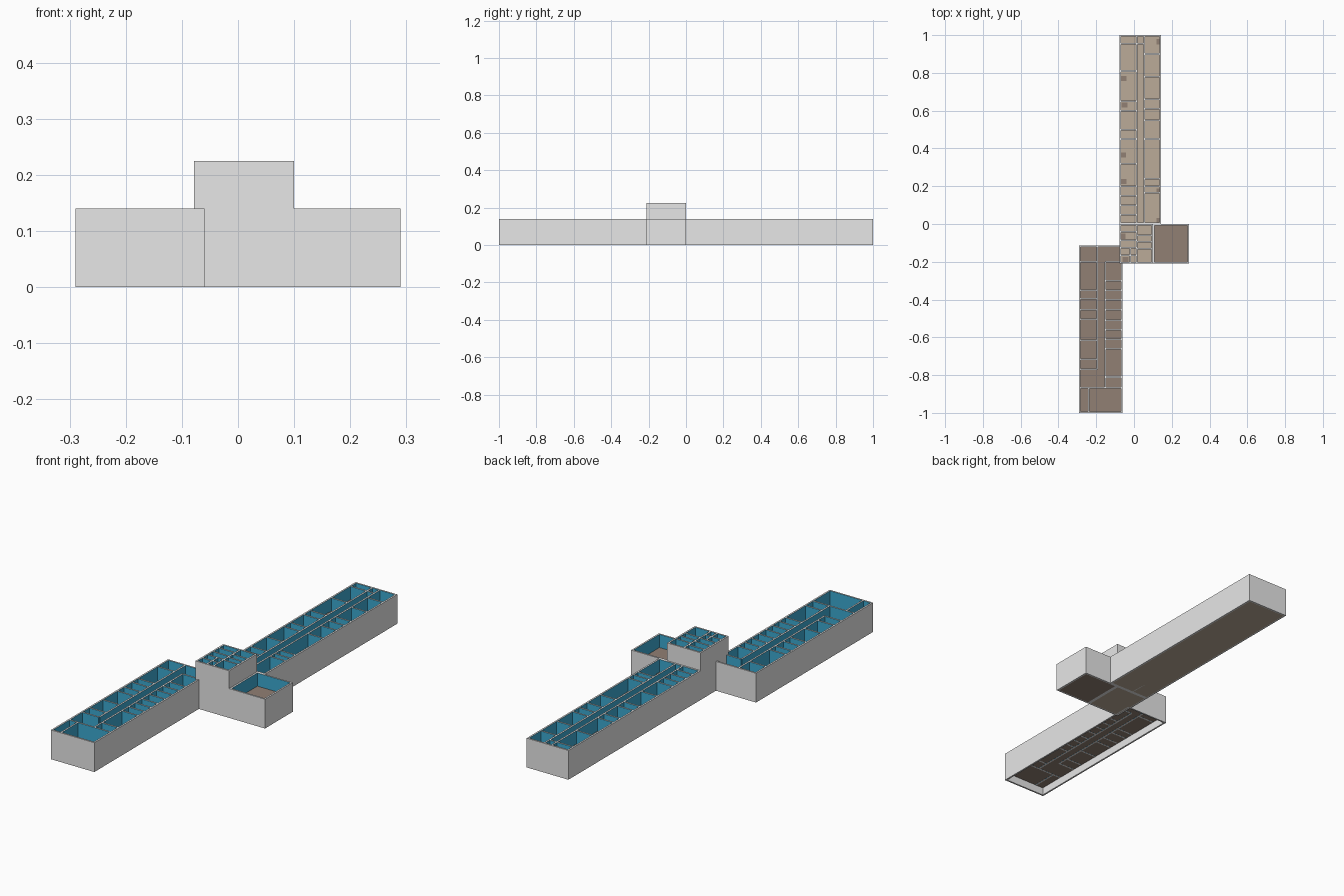
import bpy, bmesh

if "Cube" in bpy.data.objects:
    bpy.data.objects.remove(bpy.data.objects["Cube"])

def material(name, rgb):
    m = bpy.data.materials.new(name)
    m.diffuse_color = (*rgb, 1)
    m.use_nodes = True
    m.node_tree.nodes["Principled BSDF"].inputs["Base Color"].default_value = m.diffuse_color
    return m

GREY = material("outer_grey", (0.8, 0.8, 0.8))
BLUE = material("inner_blue", (0.045, 0.40, 0.64))
TAN = material("tan_floor", (0.50, 0.41, 0.315))
BROWN = material("brown_floor", (0.285, 0.215, 0.175))
T = 0.008                       # wall thickness
LOW, MID, TOP = 0.075, 0.14, 0.225   # storey levels
CREST = 0.155                   # tower top floor
BASE = 0.037                    # underside of the raised south wing

def finish(bm, name, mats):
    me = bpy.data.meshes.new(name)
    bm.to_mesh(me)
    bm.free()
    for m in mats:
        me.materials.append(m)
    ob = bpy.data.objects.new(name, me)
    bpy.context.collection.objects.link(ob)
    return ob

def add_box(bm, x0, x1, y0, y1, z0, z1):
    r = bmesh.ops.create_cube(bm, size=1)
    for v in r["verts"]:
        v.co = ((x0 + x1) / 2 + v.co.x * (x1 - x0),
                (y0 + y1) / 2 + v.co.y * (y1 - y0),
                (z0 + z1) / 2 + v.co.z * (z1 - z0))

def shell(name, x0, x1, y0, y1, z1, floor):
    """Rectangular wall ring: grey outside, blue inside above the floor."""
    bm = bmesh.new()
    def loop(d, z):
        return [bm.verts.new(p) for p in ((x0 + d, y0 + d, z), (x1 - d, y0 + d, z),
                                          (x1 - d, y1 - d, z), (x0 + d, y1 - d, z))]
    loops = [loop(0, 0), loop(0, z1), loop(T, z1), loop(T, floor), loop(T, 0)]
    for k in range(5):
        a, b = loops[k], loops[(k + 1) % 5]
        for i in range(4):
            j = (i + 1) % 4
            f = bm.faces.new((a[i], a[j], b[j], b[i]))
            f.material_index = 1 if k == 2 else 0
    bmesh.ops.recalc_face_normals(bm, faces=bm.faces)
    finish(bm, name, (GREY, BLUE))

def slab(name, x0, x1, y0, y1, z, mat):
    bm = bmesh.new()
    add_box(bm, x0 + T, x1 - T, y0 + T, y1 - T, z, z + 0.002)
    finish(bm, name, (mat,))

def partitions(name, along_y, along_x, z0, z1):
    """along_y: (x, y0, y1) walls; along_x: (x0, x1, [y...]) rows of walls."""
    bm = bmesh.new()
    h = 0.004
    for x, y0, y1 in along_y:
        add_box(bm, x - h, x + h, y0, y1, z0, z1)
    for x0, x1, ys in along_x:
        for y in ys:
            add_box(bm, x0, x1, y - h, y + h, z0 + 0.0002, z1 - 0.0003)
    bm.normal_update()
    for f in bm.faces:
        f.material_index = 0 if abs(f.normal.z) > 0.5 else 1
    finish(bm, name, (GREY, BLUE))

# outer walls of the four blocks
NORTH = (-0.078, 0.143, 0.0, 1.0)
TOWER = (-0.078, 0.10, -0.21, 0.0)
EAST = (0.10, 0.29, -0.21, 0.0)
SOUTH = (-0.29, -0.06, -1.0, -0.115)
shell("north_wing_walls", *NORTH, MID, 0)
shell("tower_walls", *TOWER, TOP, 0)
shell("east_block_walls", *EAST, MID, 0)
shell("south_wing_walls", *SOUTH, MID, BASE)

# floors
slab("north_ground_floor", *NORTH, 0, TAN)
slab("north_upper_floor", *NORTH, LOW, TAN)
slab("tower_ground_floor", *TOWER, 0, TAN)
slab("tower_middle_floor", *TOWER, LOW, BROWN)
slab("tower_top_floor", *TOWER, CREST, TAN)
slab("east_ground_floor", *EAST, 0, BROWN)
slab("east_upper_floor", *EAST, LOW, BROWN)
slab("south_lower_floor", *SOUTH, BASE, BROWN)
slab("south_upper_floor", *SOUTH, LOW - 0.01, BROWN)

# north wing: corridor between two rows of rooms
partitions("north_partitions",
           [(0.014, 0.003, 0.995), (0.053, 0.003, 0.995)],
           [(-0.073, 0.014, [0.05, 0.10, 0.15, 0.20, 0.32, 0.45, 0.50, 0.60, 0.65, 0.81, 0.955]),
            (0.053, 0.138, [0.165, 0.20, 0.24, 0.45, 0.55, 0.61, 0.66, 0.78, 0.90]),
            (0.014, 0.053, [0.955])],
           -0.0003 + 0.0003, MID - 0.0003)

# south wing: corridor, end hall
partitions("south_partitions",
           [(-0.195, -0.77, -0.12), (-0.153, -0.867, -0.20), (-0.24, -0.995, -0.867)],
           [(-0.285, -0.195, [-0.20, -0.35, -0.395, -0.455, -0.505, -0.615, -0.715, -0.77]),
            (-0.153, -0.066, [-0.20, -0.30, -0.35, -0.40, -0.455, -0.51, -0.56,
                              -0.61, -0.66, -0.81]),
            (-0.285, -0.066, [-0.867])],
           BASE - 0.0006, MID - 0.0003)

# tower top storey rooms
partitions("tower_partitions",
           [(0.014, -0.205, -0.004), (-0.02, -0.205, -0.13)],
           [(-0.073, 0.014, [-0.04, -0.085, -0.125, -0.165]),
            (0.014, 0.095, [-0.06, -0.095, -0.13])],
           CREST, TOP - 0.0003)

# brown service patches on the tan floors
bm = bmesh.new()
for x, y, z in [(-0.055, 0.77, LOW), (-0.05, 0.63, LOW), (-0.058, 0.365, LOW), (-0.055, 0.225, LOW),
                (0.126, 0.965, LOW), (0.128, 0.175, LOW), (0.128, 0.018, LOW),
                (-0.06, -0.065, CREST), (-0.045, -0.188, CREST)]:
    w = 0.02 if x < 0 else 0.01
    add_box(bm, x - w * 0.8, x + w * 0.8, y - 0.014, y + 0.014, z + 0.001, z + 0.004)
finish(bm, "service_patches", (BROWN,))
